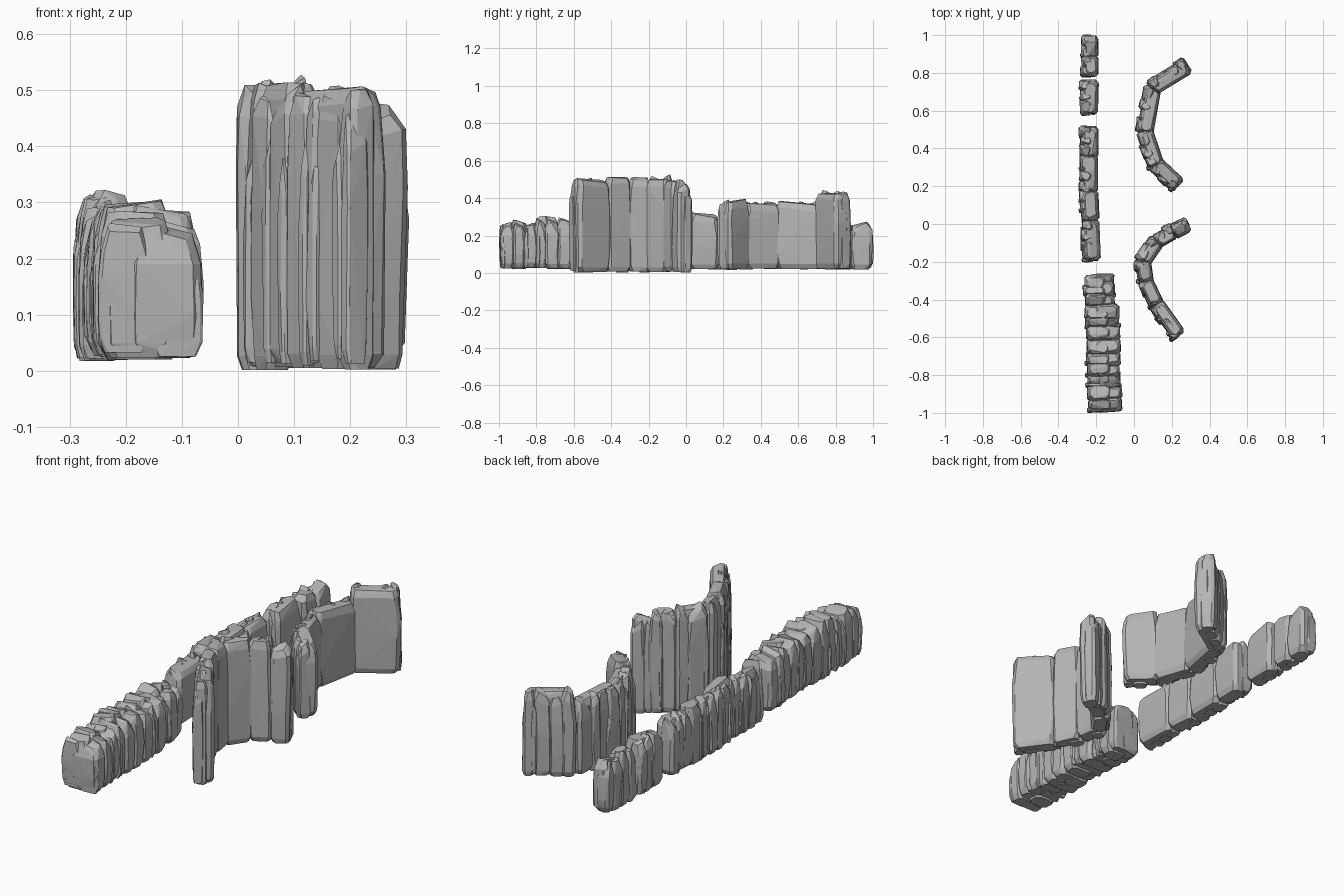
import bpy, bmesh, random
from mathutils import Vector

random.seed(8)
rnd = random.uniform

cube = bpy.data.objects.get("Cube")
if cube:
    bpy.data.objects.remove(cube)

stone = bpy.data.materials.new("grey stone")
stone.use_nodes = True
GREY = (0.46, 0.46, 0.46, 1)
stone.diffuse_color = GREY
stone.node_tree.nodes["Principled BSDF"].inputs["Base Color"].default_value = GREY


def rock(bm, origin, along, side, a, b, z0, top, rough):
    """Faceted upright stone spanning a = (start, end) along and b = (inner, outer) sideways."""
    la, lb = (a[1] - a[0]) / 2, (b[1] - b[0]) / 2
    mid = origin + along * (a[0] + la) + side * (b[0] + lb)
    height = top - z0
    slope_a, slope_b = rnd(-.012, .012), rnd(-.012, .004)
    # level up the stone, how far it is drawn in there
    levels = [(0, .25), (.025, .04), (height * rnd(.25, .45), 0),
              (height * rnd(.55, .75), 0), (height - rnd(.03, .05), .08), (height - .006, .35)]
    verts = []
    for dz, inset in levels:
        shift = rnd(-rough, rough)
        ia, ib = min(la * inset, .016), min(lb * inset, .016)
        chamfer = min(la, lb) * .35
        for sa in (-1, 1):
            for sb in (-1, 1):
                for ca, cb in ((chamfer, 0), (0, chamfer)):
                    pa = sa * (la - ia - ca - rnd(0, rough)) + shift
                    pb = sb * (lb - ib - cb - rnd(0, rough))
                    p = mid + along * pa + side * pb
                    z = z0 + dz
                    if dz > height * .8:
                        z += slope_a * sa + slope_b * sb + rnd(-.005, .005)
                    verts.append(bm.verts.new((p.x, p.y, z)))
    hull = bmesh.ops.convex_hull(bm, input=verts)
    loose = {v for v in hull["geom_interior"] if isinstance(v, bmesh.types.BMVert)}
    bmesh.ops.delete(bm, geom=list(loose), context='VERTS')


def columns(bm, origin, along, side, length, depth, z0, top, step):
    """Row of uneven pillars on one side of a wall."""
    count = max(1, round(length / step))
    cuts = [length * (i + rnd(-.3, .3) * (0 < i < count)) / count for i in range(count + 1)]
    for start, end in zip(cuts, cuts[1:]):
        rock(bm, origin, along, side, (start - .01, end + .01), (-depth * .45, depth - rnd(0, .014)),
             z0 + rnd(-.006, .008), top * rnd(.95, 1.02), .005)
        # thin splinter leaning in the joint
        if random.random() < .6:
            s = end - rnd(.01, .025)
            rock(bm, origin, along, side, (s, s + .026), (0, depth - rnd(0, .008)),
                 z0 + rnd(0, .015), top * rnd(.7, .95), .003)


def wall(name, path, thick, z0, step=.055, ragged_both=False):
    """Wall along path of (x, y, height): slabs on the left, pillars on the right."""
    bm = bmesh.new()
    half = thick / 2
    for (x, y, top), (x2, y2, _) in zip(path, path[1:]):
        origin = Vector((x, y, 0))
        run = Vector((x2, y2, 0)) - origin
        along = run.normalized()
        side = Vector((-along.y, along.x, 0))
        columns(bm, origin, along, -side, run.length, half, z0, top, step)
        if ragged_both:
            columns(bm, origin, along, side, run.length, half, z0, top * .95, step)
        else:
            rock(bm, origin, along, side, (-.008, run.length + .008), (-half * .65, half),
                 z0 + rnd(-.004, .003), top, .005)
    bmesh.ops.recalc_face_normals(bm, faces=bm.faces)
    mesh = bpy.data.meshes.new(name)
    bm.to_mesh(mesh)
    bm.free()
    mesh.materials.append(stone)
    bpy.context.collection.objects.link(bpy.data.objects.new(name, mesh))


# Two tall curved cliffs
wall("tall_curved_cliff", [
    (.28, .0, .465), (.205, -.035, .495), (.118, -.085, .505), (.042, -.195, .505),
    (.057, -.31, .515), (.115, -.43, .5), (.228, -.59, 0)], .1, .007)
wall("middle_curved_cliff", [
    (.277, .84, .43), (.095, .725, .38), (.052, .49, .375),
    (.112, .31, .39), (.228, .203, 0)], .105, .022)

# Low straight cliffs in a line
wall("back_straight_cliff", [
    (-.237, .99, .265), (-.237, .885, .275), (-.237, .785, 0)], .1, .022)
wall("short_straight_cliff", [(-.24, .755, .28), (-.243, .585, 0)], .11, .022)
wall("long_straight_cliff", [
    (-.24, .51, .285), (-.243, .36, .295), (-.243, .17, .315), (-.237, .02, .285),
    (-.23, -.19, 0)], .11, .022)

# Thick cliff, ragged on both sides
wall("thick_front_cliff_back", [(-.187, -.275, .285), (-.183, -.43, 0)], .18, .024, .06, True)
wall("thick_front_cliff", [
    (-.168, -.43, .295), (-.166, -.61, .3), (-.163, -.8, .277),
    (-.155, -.985, 0)], .2, .024, .06, True)
